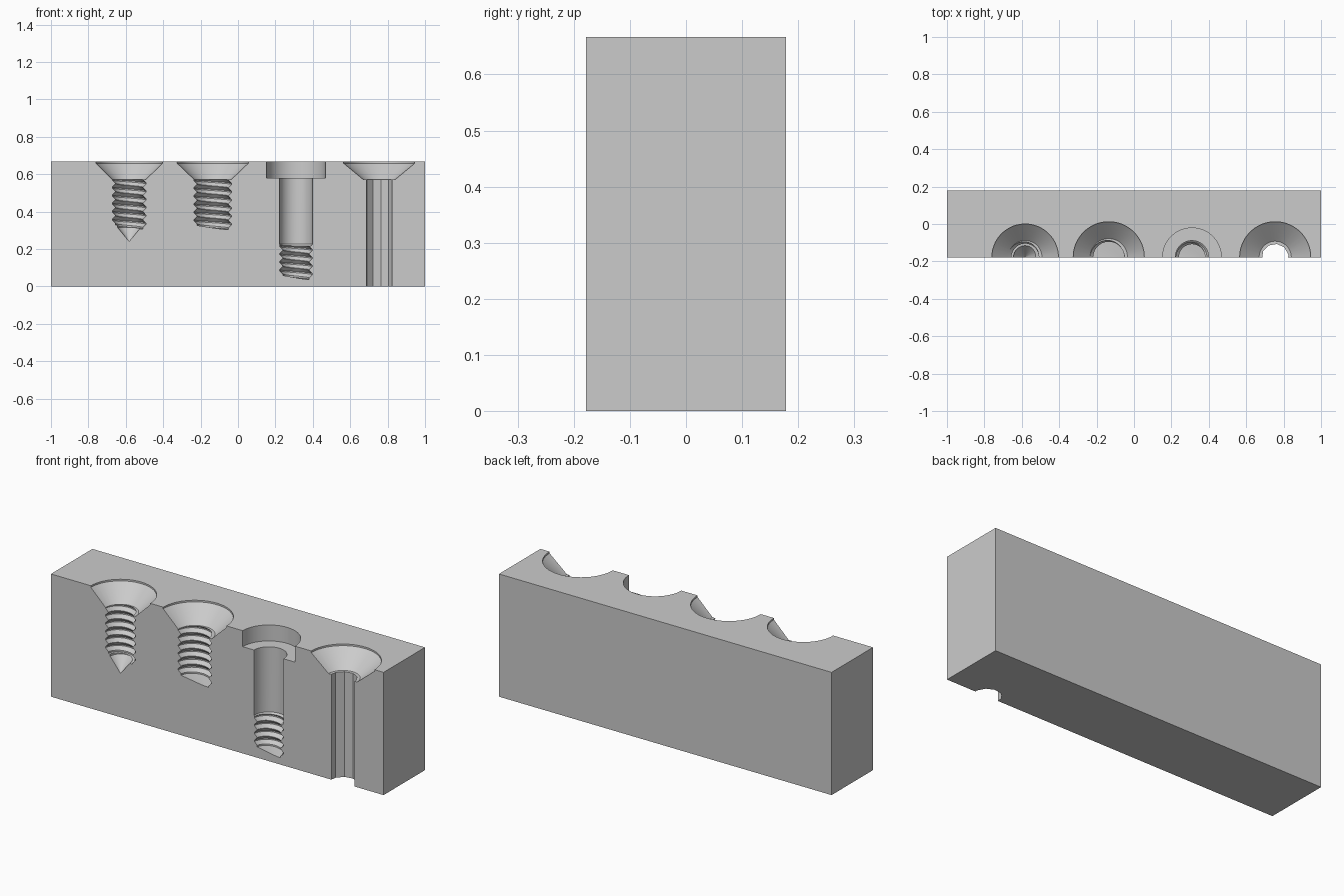
import bpy
import bmesh
from math import sin, cos, radians, tau

if "Cube" in bpy.data.objects:
    bpy.data.objects.remove(bpy.data.objects["Cube"], do_unlink=True)

TOP, DEPTH, PITCH = 0.667, 0.178, 0.043
ARC = [radians(-20 + 5 * i) for i in range(45)]
DECAGON = [radians(-26 + 36 * i) for i in range(7)]

grey = bpy.data.materials.new("plain grey")
grey.use_nodes = True
grey.diffuse_color = (0.6, 0.6, 0.6, 1)
grey.node_tree.nodes["Principled BSDF"].inputs["Base Color"].default_value = (0.6, 0.6, 0.6, 1)


def make_object(name, bm):
    bmesh.ops.recalc_face_normals(bm, faces=bm.faces)
    mesh = bpy.data.meshes.new(name)
    bm.to_mesh(mesh)
    bm.free()
    mesh.materials.append(grey)
    obj = bpy.data.objects.new(name, mesh)
    bpy.context.collection.objects.link(obj)
    return obj


def lathe_cutter(name, x, rows, angles=ARC, pitch=0.0):
    """Loft (radius, height) rows round an axis on the front face; pitch makes them climb."""
    bm = bmesh.new()
    rings = [[bm.verts.new((x + r * cos(a), r * sin(a) - DEPTH, z + pitch * a / tau))
              for a in angles] for r, z in rows]
    count = len(angles)
    for low, high in zip(rings, rings[1:]):
        for i in range(count):
            j = (i + 1) % count
            bm.faces.new((low[i], low[j], high[j], high[i]))
    bm.faces.new(rings[0])
    bm.faces.new(rings[-1])
    bmesh.ops.triangulate(bm, faces=bm.faces)
    return make_object(name, bm)


def thread_cutter(name, x, radius, bottom, top):
    """Helical thread with a sharp root and a narrow flat crest."""
    root = radius - 0.017
    rows = [(root, bottom - 0.008)]
    z = bottom
    while z < top:
        rows += [(root, z), (radius, z + 0.4 * PITCH), (radius, z + 0.55 * PITCH),
                 (root, z + 0.95 * PITCH)]
        z += PITCH
    return lathe_cutter(name, x, rows, pitch=PITCH)


def countersink(name, x, radius, neck):
    return lathe_cutter(name, x, [(neck, 0.572), (radius, 0.658), (radius, TOP + 0.1)])


# Solid block
bm = bmesh.new()
bmesh.ops.create_cube(bm, size=1)
for v in bm.verts:
    v.co = (v.co.x * 2, v.co.y * 2 * DEPTH, (v.co.z + 0.5) * TOP)
block = make_object("screw_section_block", bm)

cutters = [
    # Pointed countersunk screw
    countersink("pointed_screw_head", -0.582, 0.178, 0.09),
    thread_cutter("pointed_screw_thread", -0.582, 0.09, 0.315, 0.575),
    lathe_cutter("pointed_screw_tip", -0.582, [(0.001, 0.24), (0.062, 0.315), (0.062, 0.37)]),
    # Blunt countersunk screw
    countersink("blunt_screw_head", -0.135, 0.19, 0.1),
    thread_cutter("blunt_screw_thread", -0.135, 0.1, 0.312, 0.575),
    # Shoulder screw with a cylindrical head
    lathe_cutter("shoulder_screw_head", 0.31, [(0.157, 0.58), (0.157, TOP + 0.1)]),
    lathe_cutter("shoulder_screw_shank", 0.31, [(0.08, 0.217), (0.089, 0.226), (0.089, 0.62)]),
    thread_cutter("shoulder_screw_thread", 0.31, 0.087, 0.045, 0.225),
    # Countersunk ten-sided through hole
    countersink("through_hole_head", 0.755, 0.19, 0.086),
    lathe_cutter("through_hole_shaft", 0.755, [(0.072, -0.1), (0.072, 0.61)], DECAGON),
]

# Carve every cavity out of the block
bpy.ops.object.select_all(action='DESELECT')
bpy.context.view_layer.objects.active = block
block.select_set(True)
for cutter in cutters:
    cutter.hide_render = True
    mod = block.modifiers.new("carve", 'BOOLEAN')
    mod.operation = 'DIFFERENCE'
    mod.solver = 'EXACT'
    mod.object = cutter
    bpy.ops.object.modifier_apply(modifier=mod.name)
    bpy.data.objects.remove(cutter, do_unlink=True)

bpy.ops.object.shade_smooth_by_angle(angle=radians(25))
